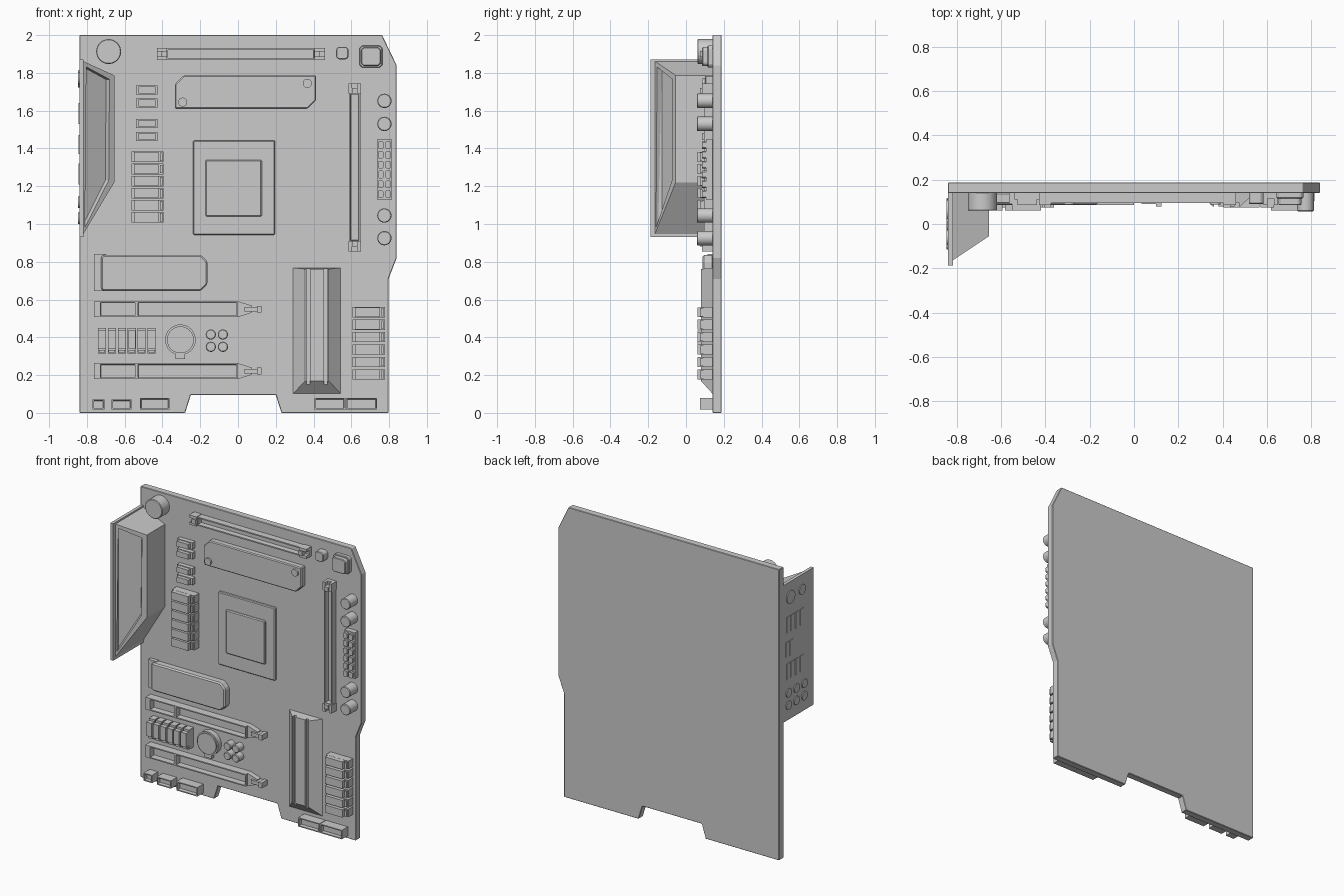
import bpy, bmesh, math
from mathutils import Matrix, Vector

if "Cube" in bpy.data.objects:
    bpy.data.objects.remove(bpy.data.objects["Cube"])

BACK = 0.145  # parts sink slightly into the board, whose face is y = 0.14


def prism(bm, pts, yf, yb=BACK, recess=None):
    """Extrude an x-z outline from yb to yf; recess = (rim, depth) hollows the front."""
    depth = yf if callable(yf) else (lambda x: yf)
    f = [bm.verts.new((x, depth(x), z)) for x, z in pts]
    b = [bm.verts.new((x, yb, z)) for x, z in pts]
    n = len(pts)
    front = bm.faces.new(f)
    faces = [front, bm.faces.new(b[::-1])]
    faces += [bm.faces.new((f[i], b[i], b[(i + 1) % n], f[(i + 1) % n])) for i in range(n)]
    bmesh.ops.recalc_face_normals(bm, faces=faces)
    if recess:
        bm.normal_update()
        bmesh.ops.inset_individual(bm, faces=[front], thickness=recess[0])
        bm.normal_update()
        bmesh.ops.inset_individual(bm, faces=[front], thickness=0.002, depth=-recess[1])


def box(bm, x0, x1, z0, z1, yf, yb=BACK, recess=None):
    prism(bm, [(x0, z0), (x1, z0), (x1, z1), (x0, z1)], yf, yb, recess)


def cyl(bm, x, z, r, yf, yb=BACK, seg=24):
    m = Matrix.Translation((x, (yf + yb) / 2, z)) @ Matrix.Rotation(math.pi / 2, 4, 'X')
    bmesh.ops.create_cone(bm, cap_ends=True, segments=seg, radius1=r, radius2=r,
                          depth=yb - yf, matrix=m)


def chamfered(x0, x1, z0, z1, c):
    """Outline with corner cuts c = (bottom-left, bottom-right, top-right, top-left)."""
    a, b, d, e = c
    pts = [(x0, z0 + a), (x0 + a, z0), (x1 - b, z0), (x1, z0 + b),
           (x1, z1 - d), (x1 - d, z1), (x0 + e, z1), (x0, z1 - e)]
    return [p for i, p in enumerate(pts) if p != pts[i - 1]]


def finish(name, bm, bevel=0, smooth=False):
    me = bpy.data.meshes.new(name)
    bm.to_mesh(me)
    bm.free()
    ob = bpy.data.objects.new(name, me)
    bpy.context.collection.objects.link(ob)
    if bevel:
        mod = ob.modifiers.new("edge", 'BEVEL')
        mod.width, mod.segments, mod.limit_method = bevel, 1, 'ANGLE'
    if smooth:
        bpy.ops.object.select_all(action='DESELECT')
        ob.select_set(True)
        bpy.context.view_layer.objects.active = ob
        bpy.ops.object.shade_smooth_by_angle(angle=math.radians(35))
    return ob


# Circuit board
bm = bmesh.new()
prism(bm, [(-.84, 0), (-.28, 0), (-.25, .095), (.2, .095), (.23, 0), (.797, 0), (.797, .71),
           (.84, .82), (.84, 1.84), (.763, 2), (-.84, 2)], .14, .188)
finish("board", bm, .003)

# Rear port plate and sloped cover
bm = bmesh.new()
box(bm, -.84, -.818, .93, 1.872, -.188)
finish("port_plate", bm)
bm = bmesh.new()
prism(bm, [(-.82, .945), (-.655, 1.22), (-.655, 1.787), (-.82, 1.862)],
      lambda x: -.165 + (x + .82) * .11 / .165, BACK, (.037, .03))
finish("port_cover", bm)

# Ports on the outside of the plate
bm = bmesh.new()
for ys, z, h in (((.09, .045, -.005, -.055), 1.585, .11), ((.1, .06), 1.42, .1),
                 ((.09, .045, -.005, -.055), 1.265, .11)):
    for y in ys:
        box(bm, -.844, -.835, z - h / 2, z + h / 2, y - .018, y + .018)
rounds = [(.065, 1.767, .045), (-.06, 1.77, .034)]
rounds += [(y, z, .03) for y in (.085, 0, -.085) for z in (1.115, 1.03)]
for y, z, r in rounds:
    m = Matrix.Translation((-.84, y, z)) @ Matrix.Rotation(math.pi / 2, 4, 'Y')
    bmesh.ops.create_cone(bm, cap_ends=True, segments=20, radius1=r, radius2=r, depth=.012, matrix=m)
finish("rear_ports", bm, smooth=True)

# Capacitors
bm = bmesh.new()
cyl(bm, -.685, 1.913, .066, .06, seg=32)
for z in (1.652, 1.53, 1.045, .925):
    cyl(bm, .775, z, .038, .057)
finish("capacitors", bm, .004, True)

bm = bmesh.new()
for x in (-.144, -.08):
    for z in (.35, .415):
        cyl(bm, x, z, .027, .085)
finish("small_capacitors", bm, .004, True)


# Memory slots: grooved bar with a notched clip at each end
def memory_slot(name, a0, a1, c, vertical):
    bm = bmesh.new()

    def part(p0, p1, q0, q1, yf, recess=None):
        if vertical:
            box(bm, q0, q1, p0, p1, yf, BACK, recess)
        else:
            box(bm, p0, p1, q0, q1, yf, BACK, recess)
    part(a0 + .05, a1 - .05, c - .03, c + .03, .095, (.012, .035))
    for e, s in ((a0, 1), (a1, -1)):
        for q in (-1, 1):
            part(*sorted((e, e + s * .055)), *sorted((c + q * .014, c + q * .033)), .085)
        part(*sorted((e + s * .025, e + s * .055)), c - .015, c + .015, .075)
        part(*sorted((e, e + s * .025)), c - .015, c + .015, .115)
    finish(name, bm)


memory_slot("memory_slot_top", -.43, .46, 1.9, False)
memory_slot("memory_slot_side", .855, 1.745, .618, True)

# Square chips at the top right
bm = bmesh.new()
prism(bm, chamfered(.52, .585, 1.872, 1.938, (.012,) * 4), .09)
prism(bm, chamfered(.643, .765, 1.828, 1.945, (.014,) * 4), .115)
prism(bm, chamfered(.652, .756, 1.837, 1.936, (.014,) * 4), .085)
finish("square_chips", bm, .004)

# Power heatsink with two screws
bm = bmesh.new()
prism(bm, chamfered(-.333, .413, 1.61, 1.787, (0, .045, 0, .045)), .1)
finish("power_heatsink", bm, .006)
bm = bmesh.new()
cyl(bm, -.293, 1.645, .024, .088)
cyl(bm, .367, 1.745, .024, .088)
finish("heatsink_screws", bm, smooth=True)

# Processor socket and lid
bm = bmesh.new()
box(bm, -.237, .195, .943, 1.443, .122)
finish("processor_base", bm, .005)
bm = bmesh.new()
box(bm, -.172, .126, 1.04, 1.34, .11)
finish("processor_lid", bm, .006)

# Small chips left of the processor
bm = bmesh.new()
for z in (1.709, 1.641, 1.532, 1.463):
    box(bm, -.54, -.425, z - .023, z + .023, .11)
    box(bm, -.526, -.438, z - .018, z + .018, .085)
finish("small_chips", bm)

# Power connector with two columns of pins
bm = bmesh.new()
box(bm, .735, .815, 1.13, 1.447, .105)
for x in (.755, .795):
    for i in range(6):
        z = 1.158 + i * .052
        prism(bm, chamfered(x - .015, x + .015, z - .02, z + .02, (.006,) * 4), .085)
finish("power_connector", bm)


# Banks of six connectors
def bank(name, a, c0, pitch, w, length, upright=False):
    bm = bmesh.new()
    for i in range(6):
        c = c0 + i * pitch
        for p0, p1, yf, k in ((0, length, .09, 1), (.014, length - .026, .06, .97),
                              (length - .018, length - .006, .075, .8)):
            lo, hi = c - w * k / 2, c + w * k / 2
            if upright:
                box(bm, lo, hi, a - p1, a - p0, yf)
            else:
                box(bm, a + p0, a + p1, lo, hi, yf)
    finish(name, bm)


bank("connector_bank_left", -.565, 1.036, .0638, .056, .17)
bank("connector_bank_right", .605, .203, .066, .054, .172)
bank("connector_bank_lower", .45, -.72, .0525, .043, .135, True)

# Drive heatsink
bm = bmesh.new()
prism(bm, chamfered(-.726, -.162, .645, .837, (.012, .035, .035, .012)), .088)
finish("drive_heatsink", bm, .01)
bm = bmesh.new()
box(bm, -.763, -.7, .645, .84, .115)
finish("drive_socket", bm)

# Expansion slots with tapered latch
for name, z in (("expansion_slot_upper", .549), ("expansion_slot_lower", .221)):
    bm = bmesh.new()
    box(bm, -.763, -.735, z - .042, z + .042, .085)
    box(bm, -.735, -.537, z - .042, z + .042, .085, BACK, (.011, .04))
    box(bm, -.537, 0, z - .042, z + .042, .085, BACK, (.011, .04))
    prism(bm, [(0, z - .042), (.075, z - .018), (.075, z + .018), (0, z + .042)], .105)
    box(bm, .035, .125, z - .012, z + .012, .09)
    box(bm, .1, .125, z - .018, z + .018, .08)
    finish(name, bm)

# Coin battery and its holder
bm = bmesh.new()
cyl(bm, -.305, .387, .081, .105, seg=32)
cyl(bm, -.305, .387, .071, .095, seg=32)
box(bm, -.33, -.28, .285, .32, .11)
finish("battery", bm, smooth=True)

# Open headers along the bottom edge
bm = bmesh.new()
for x0, x1, z1 in ((-.77, -.706, .072), (-.67, -.563, .072), (-.52, -.362, .08),
                   (.405, .568, .08), (.572, .737, .08)):
    box(bm, x0, x1, .018, z1, .075, BACK, (.01, .025))
finish("bottom_headers", bm)

# Chipset heatsink: grooved section with sloped ends
half = [(.128, 0), (.062, .063), (.056, .063), (.056, .045), (.036, .045), (.036, .063)]
section = half + [(-x, d) for x, d in reversed(half)]
bm = bmesh.new()
rings = [[bm.verts.new((.418 + x, .142 - d, z + k * d)) for x, d in section]
         for z, k in ((.1, 1.1), (.768, -.1))]
n = len(section)
for i in range(n):
    j = (i + 1) % n
    bm.faces.new((rings[0][i], rings[0][j], rings[1][j], rings[1][i]))
for r in rings:
    bm.faces.new(r)
bmesh.ops.recalc_face_normals(bm, faces=bm.faces)
finish("chipset_heatsink", bm)
